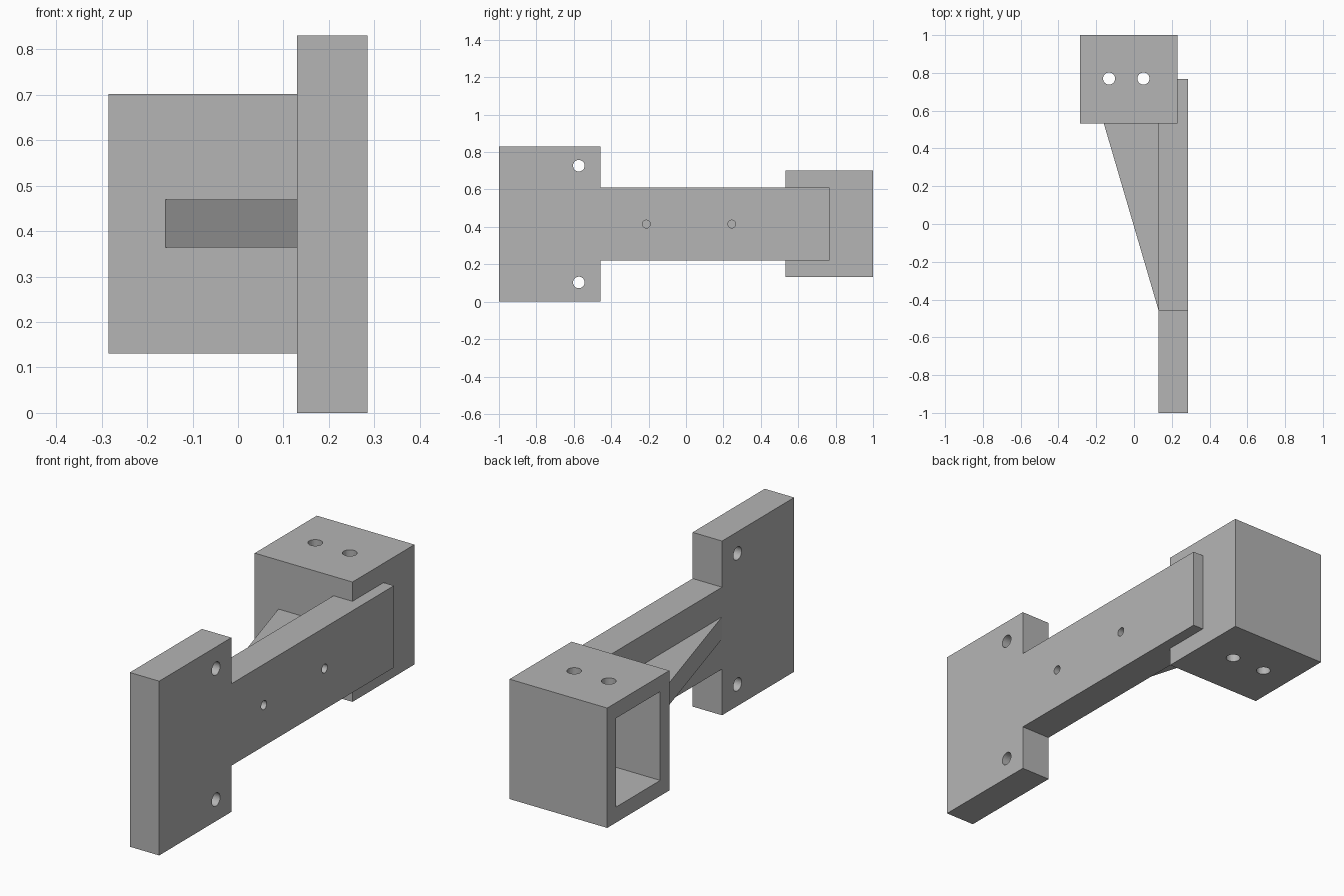
import bpy
import math
from mathutils import Vector

cube = bpy.data.objects.get("Cube")
if cube:
    bpy.data.objects.remove(cube, do_unlink=True)

grey = bpy.data.materials.new("plain grey")
grey.use_nodes = True
grey.diffuse_color = (0.46, 0.46, 0.46, 1)
grey.node_tree.nodes["Principled BSDF"].inputs["Base Color"].default_value = grey.diffuse_color


def prism(name, profile, axis, low, high):
    """Extrude a flat outline along x or z."""
    def place(p, d):
        return (d, p[0], p[1]) if axis == "x" else (p[0], p[1], d)
    n = len(profile)
    verts = [place(p, d) for d in (low, high) for p in profile]
    faces = [list(range(n))[::-1], list(range(n, 2 * n))]
    faces += [[i, (i + 1) % n, n + (i + 1) % n, n + i] for i in range(n)]
    mesh = bpy.data.meshes.new(name)
    mesh.from_pydata(verts, [], faces)
    mesh.materials.append(grey)
    obj = bpy.data.objects.new(name, mesh)
    bpy.context.collection.objects.link(obj)
    return obj


def rect(a0, a1, b0, b1):
    return [(a0, b0), (a1, b0), (a1, b1), (a0, b1)]


def circle(a, b, radius, sides=32):
    turns = [2 * math.pi * i / sides for i in range(sides)]
    return [(a + radius * math.cos(t), b + radius * math.sin(t)) for t in turns]


def cut(target, cutter):
    """Subtract the cutter from the target, then discard it."""
    cutter.hide_render = True
    mod = target.modifiers.new("cut", "BOOLEAN")
    mod.operation = "DIFFERENCE"
    mod.solver = "EXACT"
    mod.object = cutter
    bpy.context.view_layer.objects.active = target
    bpy.ops.object.modifier_apply(modifier=mod.name)
    bpy.data.objects.remove(cutter, do_unlink=True)


INNER, OUTER = 0.13, 0.285      # thickness of the mounting arm
MID = 0.415                     # middle height

# T-shaped mounting plate and arm
half = [(-1, 0.415), (-0.457, 0.415), (-0.457, 0.195), (0.767, 0.195)]
outline = [(y, MID - h) for y, h in half] + [(y, MID + h) for y, h in reversed(half)]
arm = prism("mounting_arm", outline, "x", INNER, OUTER)

# Screw holes in the plate and small pin holes in the arm
for y, z, r in [(-0.573, MID - 0.312, 0.031), (-0.573, MID + 0.312, 0.031),
                (-0.212, MID, 0.021), (0.245, MID, 0.021)]:
    cut(arm, prism("hole_cutter", circle(y, z, r), "x", 0, 0.4))

# Box holder, open on one side
holder = prism("box_holder", rect(-0.285, 0.23, 0.533, 1), "z", 0.131, 0.702)
cut(holder, prism("cavity_cutter", rect(0.601, 0.932, 0.205, 0.628), "x", -0.4, 0.125))

# Vertical holes through top and bottom of the box
for x in (-0.132, 0.05):
    cut(holder, prism("hole_cutter", circle(x, 0.77, 0.032), "z", 0, 0.9))

# Triangular bracing rib between arm and box
prism("bracing_rib", [(INNER, -0.457), (INNER, 0.533), (-0.16, 0.533)], "z", 0.364, 0.469)
